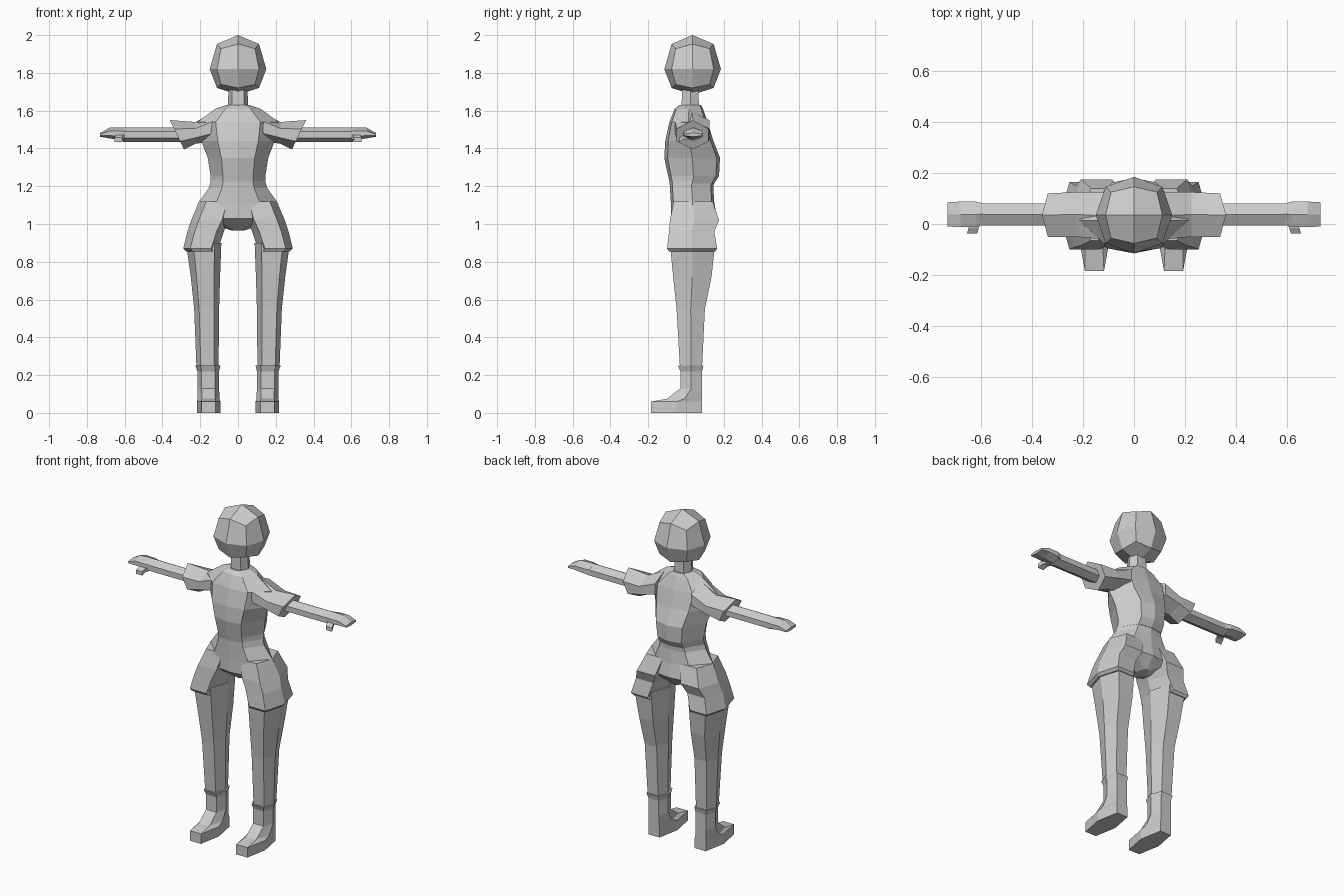
import bpy, bmesh
from math import copysign

if "Cube" in bpy.data.objects:
    bpy.data.objects.remove(bpy.data.objects["Cube"])

# Cross-sections, as fractions of half width and half depth
OCT = [(0, -1), (.55, -.88), (1, 0), (.55, .88), (0, 1), (-.55, .88), (-1, 0), (-.55, -.88)]
HEX_FLAT = [(-.6, -1), (.6, -1), (1, 0), (.6, 1), (-.6, 1), (-1, 0)]
HEX_POINT = [(0, 1), (1, .4), (1, -.45), (0, -1), (-1, -.45), (-1, .4)]


def finish(name, bm, mirror=False):
    bmesh.ops.recalc_face_normals(bm, faces=bm.faces)
    mesh = bpy.data.meshes.new(name)
    bm.to_mesh(mesh)
    bm.free()
    ob = bpy.data.objects.new(name, mesh)
    bpy.context.collection.objects.link(ob)
    if mirror:
        ob.modifiers.new("Mirror", 'MIRROR')
    return ob


def loft(name, rings, mirror=False):
    bm = bmesh.new()
    vs = [[bm.verts.new(p) for p in r] for r in rings]
    n = len(vs[0])
    for a, b in zip(vs, vs[1:]):
        for i in range(n):
            j = (i + 1) % n
            bm.faces.new((a[i], a[j], b[j], b[i]))
    bm.faces.new(vs[0])
    bm.faces.new(vs[-1])
    return finish(name, bm, mirror)


def upright(name, shape, rows, mirror=False):
    """Rows: z, x min, x max, y front, y back."""
    return loft(name, [[((x0 + x1) / 2 + u * (x1 - x0) / 2,
                         (y0 + y1) / 2 + v * (y1 - y0) / 2, z) for u, v in shape]
                       for z, x0, x1, y0, y1 in rows], mirror)


def sideways(name, rows, slant=0):
    """Rows: x, y front, y back, z low, z high; mirrored to the other side."""
    rings = []
    for k, (x, y0, y1, z0, z1) in enumerate(rows):
        s = slant if k == len(rows) - 1 else 0
        rings.append([(x + s * v * (z1 - z0) / 2, (y0 + y1) / 2 + u * (y1 - y0) / 2,
                       (z0 + z1) / 2 + v * (z1 - z0) / 2) for u, v in HEX_POINT])
    return loft(name, rings, True)


# Head: cube cut once, rounded
bm = bmesh.new()
bmesh.ops.create_cube(bm, size=2)
bmesh.ops.subdivide_edges(bm, edges=bm.edges[:], cuts=1, use_grid_fill=True)
for v in bm.verts:
    k = {1: 1.0, 2: .74, 3: .60}[sum(abs(c) > .5 for c in v.co)]
    x, y, z = v.co * k
    v.co = (x * .15, .035 + y * .15, 1.82 + z * (.18 if z > 0 else .135))
finish("head", bm)

# Neck
upright("neck", HEX_FLAT, [(1.59, -.055, .055, -.025, .07), (1.72, -.05, .05, -.02, .065)])

# Shirt body
upright("shirt", OCT, [(z, -w, w, f, b) for z, w, f, b in [
    (1.63, .06, -.035, .08), (1.61, .12, -.06, .09), (1.54, .215, -.088, .115),
    (1.44, .195, -.11, .145), (1.35, .16, -.115, .18), (1.255, .145, -.095, .175),
    (1.215, .145, -.085, .15)]])

# Sleeves with slanted openings
sideways("sleeve", [(.12, -.06, .125, 1.44, 1.595), (.225, -.05, .125, 1.425, 1.54),
                    (.323, -.05, .12, 1.395, 1.55)], .48)

# Arms and hands
sideways("arm", [(.28, -.005, .08, 1.435, 1.512), (.61, -.005, .08, 1.435, 1.512)])
sideways("hand", [(.59, -.003, .08, 1.44, 1.512), (.62, -.012, .088, 1.445, 1.512),
                  (.68, -.012, .088, 1.453, 1.51), (.73, -.01, .085, 1.462, 1.482)])

# Thumbs
loft("thumb", [[(x + dx, y, z + dz) for dx, dz in [(-.02, -.012), (.02, -.012), (.02, .012), (-.02, .012)]]
               for x, y, z in [(.615, .01, 1.462), (.628, -.015, 1.458), (.635, -.038, 1.445)]], True)

# Hips of the shorts
upright("shorts_hips", OCT, [(z, -w, w, f, b) for z, w, f, b in [
    (1.24, .14, -.088, .15), (1.19, .155, -.085, .145), (1.11, .212, -.08, .15),
    (1.03, .23, -.08, .165), (.965, .03, .0, .11)]])

# Legs of the shorts
upright("shorts_leg", HEX_FLAT, [(1.12, .02, .205, -.065, .14), (1.02, .045, .248, -.085, .175),
                                 (.96, .075, .268, -.09, .15), (.87, .105, .29, -.1, .165),
                                 (.855, .1, .275, -.09, .155)], True)

# Trouser legs
upright("leg", HEX_FLAT, [(.9, .088, .275, -.085, .155), (.72, .095, .25, -.068, .135),
                          (.55, .1, .232, -.05, .1), (.24, .103, .22, -.032, .085)], True)

# Boots
upright("boot", HEX_FLAT, [(.25, .093, .226, -.042, .092), (.22, .1, .215, -.03, .085),
                           (.13, .1, .215, -.03, .085), (.075, .098, .215, -.1, .085),
                           (.06, .093, .217, -.185, .085), (0, .093, .217, -.185, .085)], True)
